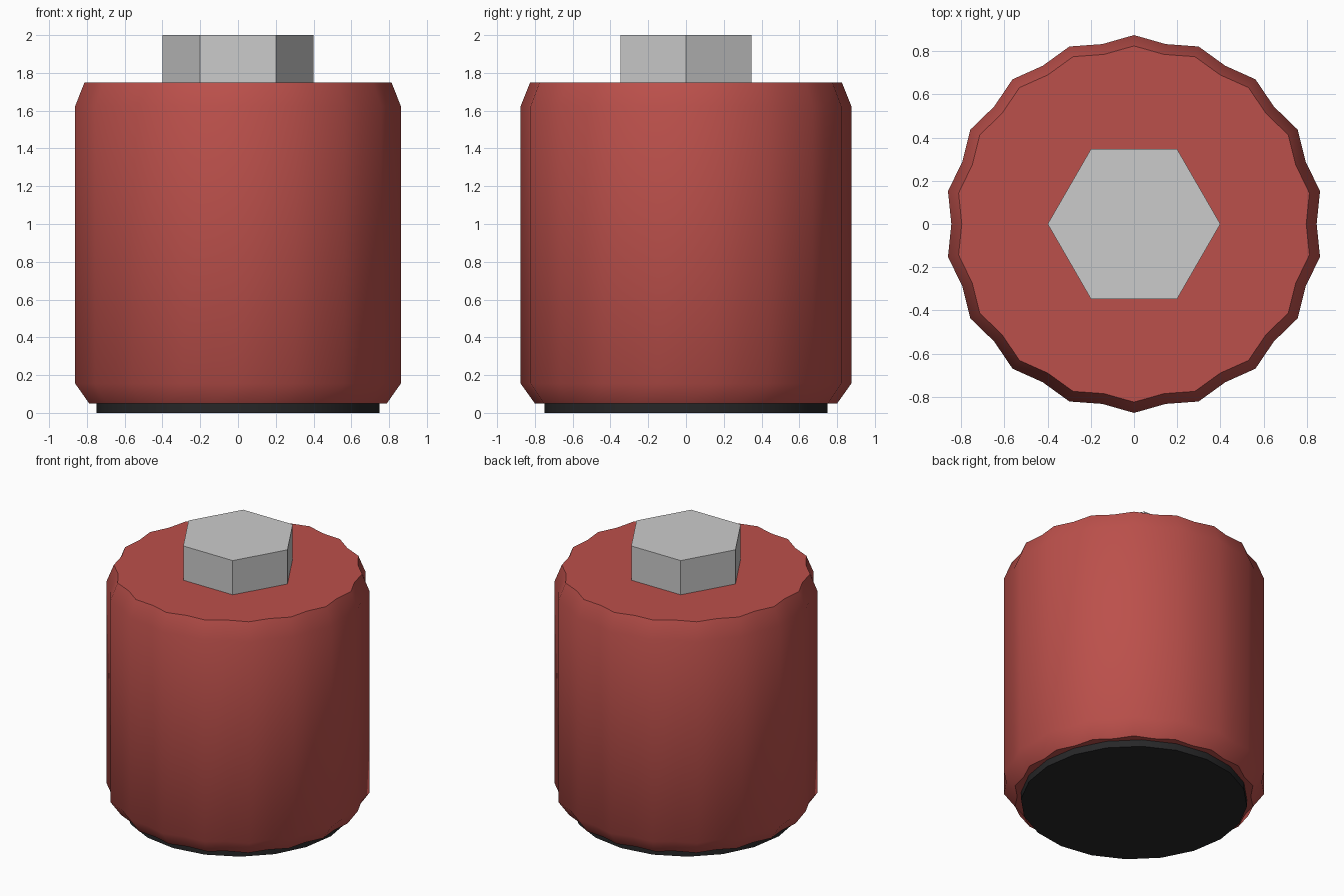
import bpy
from math import cos, sin, pi, radians

if "Cube" in bpy.data.objects:
    bpy.data.objects.remove(bpy.data.objects["Cube"])


def material(name, color):
    mat = bpy.data.materials.new(name)
    mat.diffuse_color = (*color, 1)
    mat.use_nodes = True
    mat.node_tree.nodes["Principled BSDF"].inputs["Base Color"].default_value = mat.diffuse_color
    return mat


def loft(name, outline, levels, mat=None, smooth=True):
    """Stack scaled copies of a unit outline at (scale, z) levels and cap both ends."""
    n = len(outline)
    verts = [(x * s, y * s, z) for s, z in levels for x, y in outline]
    faces = [tuple(reversed(range(n)))]
    for k in range(len(levels) - 1):
        a, b = k * n, (k + 1) * n
        faces += [(a + i, a + (i + 1) % n, b + (i + 1) % n, b + i) for i in range(n)]
    top = (len(levels) - 1) * n
    faces.append(tuple(range(top, top + n)))
    mesh = bpy.data.meshes.new(name)
    mesh.from_pydata(verts, [], faces)
    obj = bpy.data.objects.new(name, mesh)
    bpy.context.collection.objects.link(obj)
    if mat:
        mesh.materials.append(mat)
    if smooth:
        bpy.ops.object.select_all(action='DESELECT')
        obj.select_set(True)
        bpy.context.view_layer.objects.active = obj
        bpy.ops.object.shade_smooth_by_angle(angle=radians(40))
    return obj


def ring(n, valley=1.0):
    """Unit ring starting on +x; even points may be pulled in to make flutes."""
    return [((valley if i % 2 == 0 else 1) * cos(2 * pi * i / n),
             (valley if i % 2 == 0 else 1) * sin(2 * pi * i / n)) for i in range(n)]


red = material("red_grip", (0.50, 0.08, 0.07))
black = material("black_base", (0.02, 0.02, 0.021))

# Dark foot disc
loft("base_disc", ring(20), [(0.75, 0), (0.75, 0.05)], black)

# Fluted knob body with chamfered ends
loft("knob_body", ring(36, 0.967),
     [(0.80, 0.05), (0.875, 0.155), (0.875, 1.625), (0.825, 1.75)], red)

# Hexagonal head on top
loft("hex_head", ring(6), [(0.40, 1.75), (0.40, 2.0)], smooth=False)
